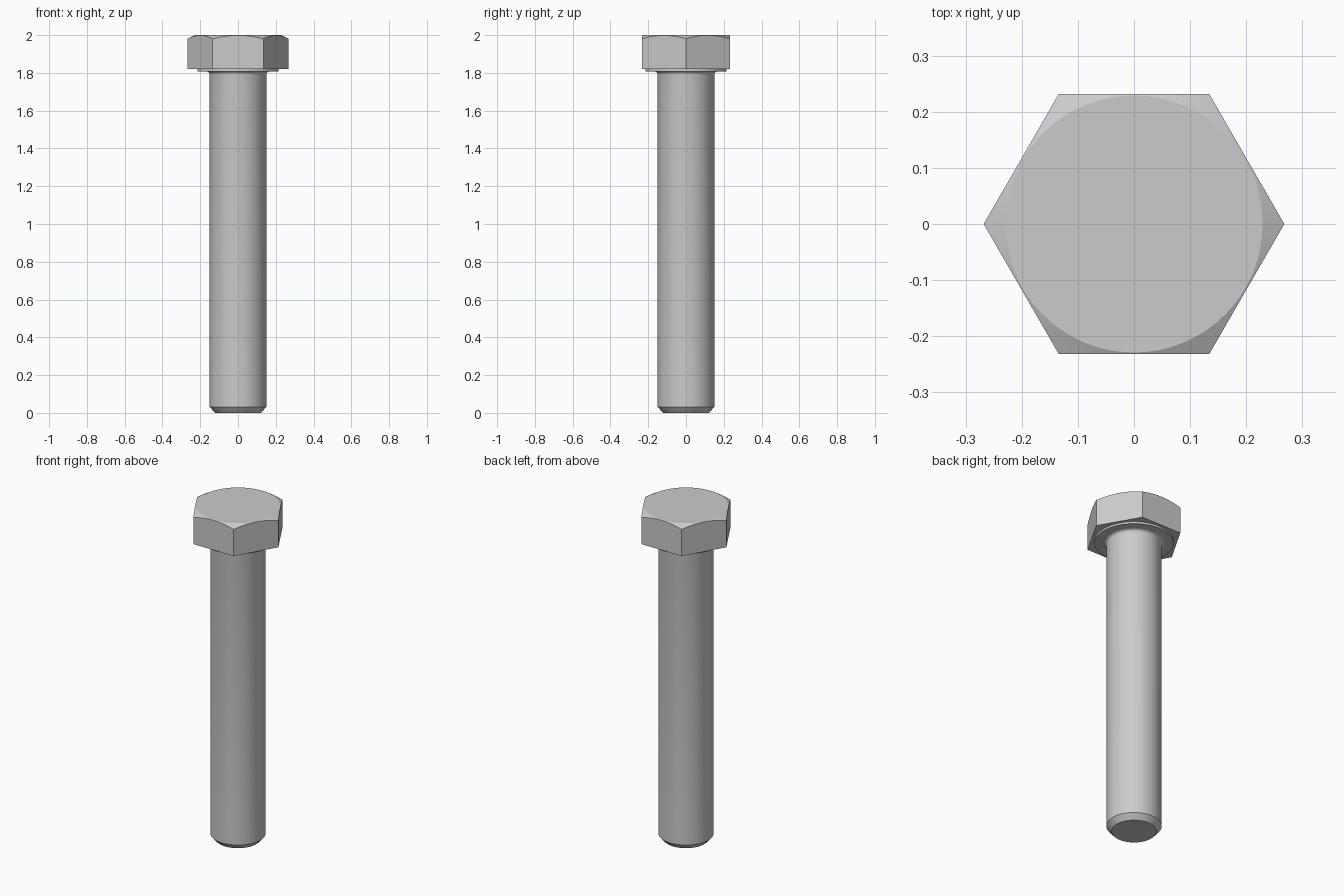
import bpy, bmesh
from math import sin, cos, pi, radians, tan

cube = bpy.data.objects.get("Cube")
if cube:
    bpy.data.objects.remove(cube, do_unlink=True)

SEGS = 72
APOTHEM = 0.232
HEAD_BASE, TOP = 1.82, 2.0

steel = bpy.data.materials.new("steel grey")
steel.use_nodes = True
steel.diffuse_color = (0.6, 0.6, 0.6, 1)
steel.node_tree.nodes["Principled BSDF"].inputs["Base Color"].default_value = (0.6, 0.6, 0.6, 1)


def loft(name, rings):
    """Join equal-length rings of points with quads and cap both ends."""
    bm = bmesh.new()
    loops = [[bm.verts.new(p) for p in ring] for ring in rings]
    for low, high in zip(loops, loops[1:]):
        for i in range(SEGS):
            j = (i + 1) % SEGS
            bm.faces.new((low[i], low[j], high[j], high[i]))
    bm.faces.new(loops[0][::-1])
    bm.faces.new(loops[-1])
    mesh = bpy.data.meshes.new(name)
    bm.to_mesh(mesh)
    bm.free()
    mesh.materials.append(steel)
    obj = bpy.data.objects.new(name, mesh)
    bpy.context.collection.objects.link(obj)
    bpy.ops.object.select_all(action="DESELECT")
    obj.select_set(True)
    bpy.context.view_layer.objects.active = obj
    bpy.ops.object.shade_smooth_by_angle(angle=radians(25))
    return obj


angles = [2 * pi * i / SEGS for i in range(SEGS)]


def circle(r, z):
    return [(r * cos(a), r * sin(a), z) for a in angles]


def hexagon(height):
    """Hexagon with corners on the x axis; height depends on the radius."""
    points = []
    for a in angles:
        r = APOTHEM / cos(a % (pi / 3) - pi / 6)
        points.append((r * cos(a), r * sin(a), height(r)))
    return points


# Shank: chamfered tip, straight body, fillet and washer face under the head
fillet = 0.018
profile = [(0.122, 0), (0.15, 0.032)]
for k in range(5):
    t = k / 4 * pi / 2
    profile.append((0.15 + fillet * (1 - cos(t)), 1.808 - fillet * (1 - sin(t))))
profile += [(0.215, 1.808), (0.215, HEAD_BASE + 0.01)]
loft("shank", [circle(r, z) for r, z in profile])

# Head: hexagonal prism whose upper corners are cut by a shallow cone
crown = APOTHEM - 0.003
loft("hex_head", [
    hexagon(lambda r: HEAD_BASE),
    hexagon(lambda r: TOP - (r - crown) * tan(radians(27))),
    circle(crown, TOP),
])
